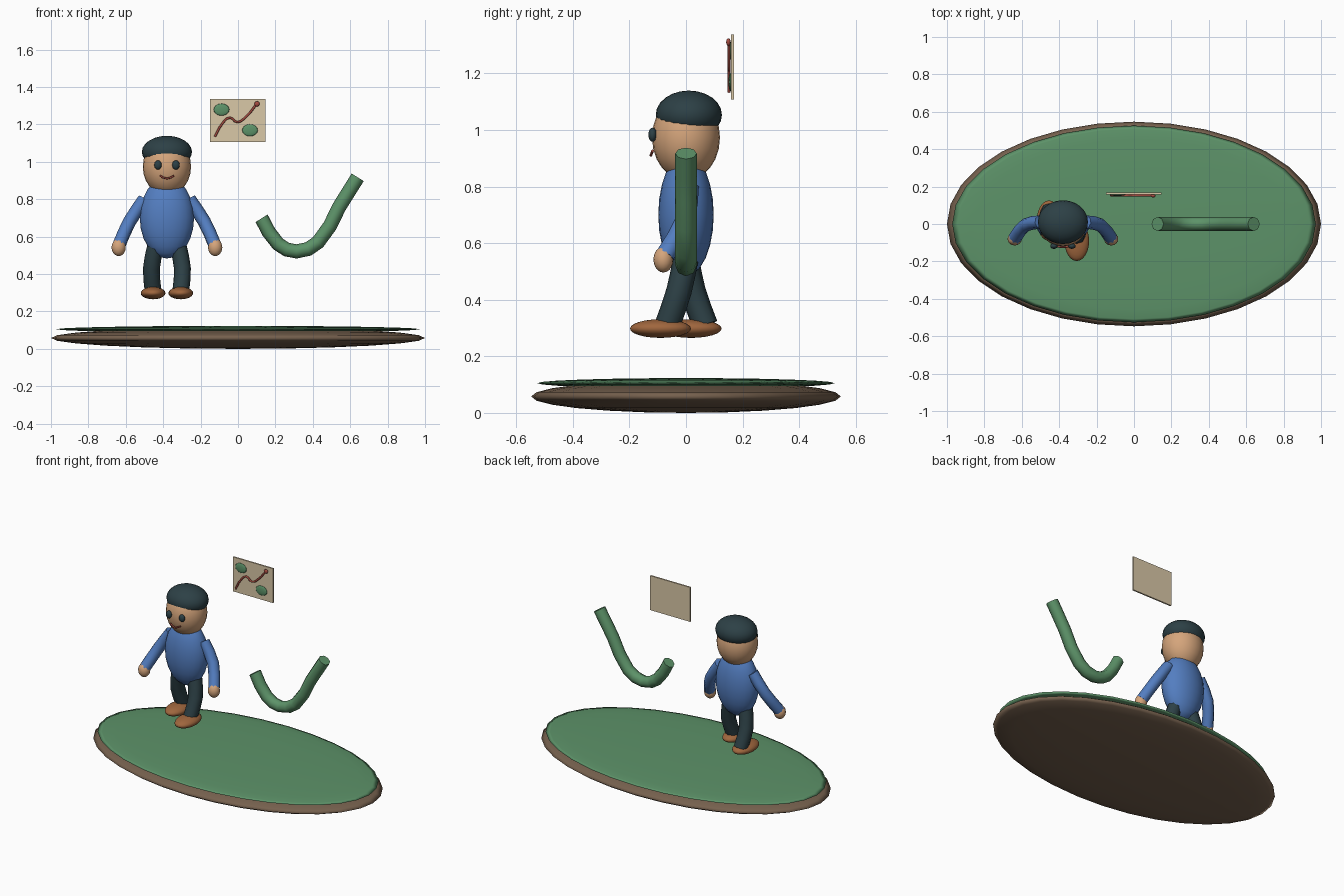
import bpy
from math import radians

if "Cube" in bpy.data.objects:
    bpy.data.objects.remove(bpy.data.objects["Cube"])


def material(name, *srgb):
    """Material from display colour values, stored as linear."""
    m = bpy.data.materials.new(name)
    m.diffuse_color = (*(c ** 2.2 for c in srgb), 1)
    m.use_nodes = True
    m.node_tree.nodes["Principled BSDF"].inputs["Base Color"].default_value = m.diffuse_color
    return m


GREEN = material("green", 0.365, 0.57, 0.41)
EARTH = material("earth", 0.46, 0.38, 0.31)
SKIN = material("skin", 0.83, 0.64, 0.48)
BLUE = material("blue", 0.33, 0.49, 0.75)
DARK = material("dark", 0.19, 0.26, 0.28)
LEATHER = material("leather", 0.62, 0.40, 0.25)
PAPER = material("paper", 0.85, 0.78, 0.65)
RED = material("red", 0.64, 0.30, 0.26)


def ellipsoid(name, loc, radii, mat, segments=24, rings=12):
    bpy.ops.mesh.primitive_uv_sphere_add(segments=segments, ring_count=rings, location=loc)
    ob = bpy.context.object
    ob.name = name
    ob.scale = radii
    bpy.ops.object.transform_apply(location=False, rotation=False, scale=True)
    bpy.ops.object.shade_smooth()
    ob.data.materials.append(mat)
    return ob


def tube(name, points, radius, mat, steps=2):
    """Eight-sided capped tube along a smooth path through the points."""
    cu = bpy.data.curves.new(name, 'CURVE')
    cu.dimensions = '3D'
    cu.bevel_depth = radius
    cu.bevel_resolution = 2
    cu.resolution_u = steps
    cu.use_fill_caps = True
    sp = cu.splines.new('BEZIER')
    sp.bezier_points.add(len(points) - 1)
    for p, co in zip(sp.bezier_points, points):
        p.co = co
        p.handle_left_type = p.handle_right_type = 'AUTO'
    ob = bpy.data.objects.new(name, cu)
    bpy.context.collection.objects.link(ob)
    bpy.ops.object.select_all(action='DESELECT')
    ob.select_set(True)
    bpy.context.view_layer.objects.active = ob
    bpy.ops.object.convert(target='MESH')
    ob = bpy.context.object
    ob.name = name
    bpy.ops.object.shade_smooth_by_angle(angle=radians(50))
    ob.data.materials.clear()
    ob.data.materials.append(mat)
    return ob


# Ground island: earth disc with grass layer
ellipsoid("earth_base", (0, 0, 0.058), (1, 0.547, 0.058), EARTH, 32, 12)
ellipsoid("grass_top", (0, 0, 0.105), (0.972, 0.526, 0.018), GREEN, 32, 12)

# Figure body, head and cap
X = -0.38
ellipsoid("torso", (X, 0, 0.70), (0.145, 0.098, 0.217), BLUE)
ellipsoid("head", (X, 0, 0.973), (0.129, 0.12, 0.152), SKIN)
ellipsoid("cap", (X, 0.01, 1.053), (0.134, 0.117, 0.086), DARK)

# Face
for side, s in (("left", -1), ("right", 1)):
    ellipsoid(side + "_eye", (X + s * 0.048, -0.118, 0.983), (0.02, 0.015, 0.025), DARK, 16, 8)
tube("smile", [(X - 0.038, -0.118, 0.926), (X, -0.124, 0.910),
               (X + 0.038, -0.118, 0.926)], 0.005, RED)

# Limbs: mirrored arms, striding legs
for side, s, knee_y, ankle_y, shoe_y in (("left", -1, 0.025, 0.068, 0.018),
                                         ("right", 1, -0.025, -0.066, -0.09)):
    tube(side + "_arm", [(X + s * 0.12, 0.01, 0.80), (X + s * 0.2, -0.005, 0.68),
                         (X + s * 0.256, -0.075, 0.555)], 0.036, BLUE)
    ellipsoid(side + "_hand", (X + s * 0.258, -0.08, 0.542), (0.038, 0.035, 0.046), SKIN, 16, 10)
    tube(side + "_leg", [(X + s * 0.06, 0, 0.55), (X + s * 0.083, knee_y, 0.43),
                         (X + s * 0.074, ankle_y, 0.31)], 0.045, DARK)
    ellipsoid(side + "_shoe", (X + s * 0.074, shoe_y, 0.298), (0.066, 0.108, 0.033), LEATHER)

# Floating map sheet with patches and route
bpy.ops.mesh.primitive_cube_add(size=1, location=(-0.001, 0.164, 1.222))
sheet = bpy.context.object
sheet.name = "map_sheet"
sheet.scale = (0.296, 0.01, 0.23)
bpy.ops.object.transform_apply(location=False, rotation=False, scale=True)
sheet.data.materials.append(PAPER)
for i, (x, z) in enumerate([(-0.088, 1.279), (0.064, 1.169)]):
    ellipsoid(f"map_patch_{i + 1}", (x, 0.157, z), (0.042, 0.007, 0.032), GREEN, 16, 8)
route = [(-0.123, 1.134), (-0.085, 1.203), (-0.043, 1.236), (-0.005, 1.212),
         (0.043, 1.241), (0.1, 1.31)]
tube("map_route", [(x, 0.152, z) for x, z in route], 0.006, RED, 3)
ellipsoid("route_marker", (0.102, 0.15, 1.31), (0.014, 0.008, 0.014), RED, 16, 8)

# Floating curved vine
vine = [(0.126, 0.698), (0.214, 0.561), (0.313, 0.521), (0.428, 0.57),
        (0.54, 0.757), (0.64, 0.917)]
tube("vine", [(x, 0, z) for x, z in vine], 0.038, GREEN)
